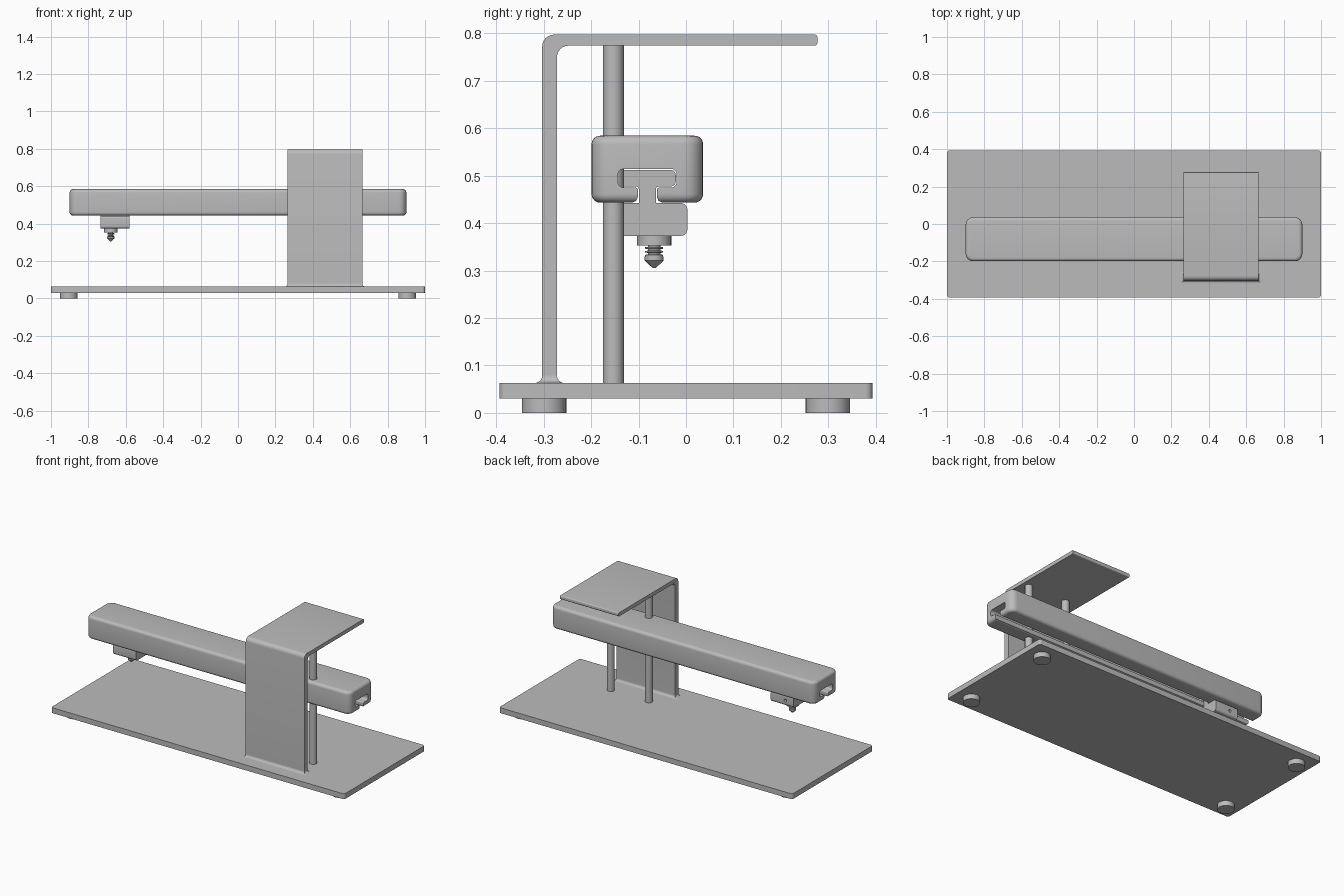
import bpy, bmesh, math
from mathutils import Vector, Matrix

cube = bpy.data.objects.get("Cube")
if cube:
    bpy.data.objects.remove(cube, do_unlink=True)

grey = bpy.data.materials.new("plain grey")
grey.use_nodes = True
GREY = (0.5, 0.5, 0.5, 1)
grey.diffuse_color = GREY
grey.node_tree.nodes["Principled BSDF"].inputs["Base Color"].default_value = GREY


def finish(name, bm):
    """Turn a bmesh into a smooth shaded grey object."""
    bmesh.ops.recalc_face_normals(bm, faces=bm.faces)
    mesh = bpy.data.meshes.new(name)
    bm.to_mesh(mesh)
    bm.free()
    obj = bpy.data.objects.new(name, mesh)
    bpy.context.collection.objects.link(obj)
    mesh.materials.append(grey)
    smooth(obj)
    return obj


def smooth(obj):
    bpy.ops.object.select_all(action="DESELECT")
    obj.select_set(True)
    bpy.context.view_layer.objects.active = obj
    bpy.ops.object.shade_smooth_by_angle(angle=math.radians(32))


def rounded(corners, steps=6):
    """Fillet the right-angled corners of a profile given as (u, v, radius)."""
    out = []
    for i, (u, v, r) in enumerate(corners):
        p = Vector((u, v))
        if not r:
            out.append(p)
            continue
        a = (Vector(corners[i - 1][:2]) - p).normalized()
        b = (Vector(corners[(i + 1) % len(corners)][:2]) - p).normalized()
        for k in range(steps + 1):
            t = math.pi / 2 * k / steps
            out.append(p + r * (a + b - b * math.cos(t) - a * math.sin(t)))
    return out


def prism(name, corners, x0, x1):
    """Extrude a (y, z, radius) profile along x."""
    bm = bmesh.new()
    face = bm.faces.new([bm.verts.new((x0, p.x, p.y)) for p in rounded(corners)])
    ext = bmesh.ops.extrude_face_region(bm, geom=[face])["geom"]
    bmesh.ops.translate(bm, vec=(x1 - x0, 0, 0),
                        verts=[g for g in ext if isinstance(g, bmesh.types.BMVert)])
    return finish(name, bm)


def box(name, lo, hi, upright=0, rim=0):
    """Box with rounded upright edges and rounded top and bottom rims."""
    lo, hi = Vector(lo), Vector(hi)
    bm = bmesh.new()
    bmesh.ops.create_cube(bm, size=1)
    for v in bm.verts:
        v.co = [(lo[i] + hi[i]) / 2 + v.co[i] * (hi[i] - lo[i]) for i in range(3)]
    for radius, vertical in ((upright, True), (rim, False)):
        if radius:
            edges = [e for e in bm.edges
                     if (abs(e.verts[0].co.z - e.verts[1].co.z) > 1e-5) == vertical]
            bmesh.ops.bevel(bm, geom=edges, offset=radius, segments=6,
                            profile=0.5, affect="EDGES")
    return finish(name, bm)


def turned(name, x, y, profile, sides=32):
    """Stack of rings (radius, z) around an upright axis, capped at both ends."""
    bm = bmesh.new()
    rings = [[bm.verts.new((x + r * math.cos(math.tau * k / sides),
                            y + r * math.sin(math.tau * k / sides), z))
              for k in range(sides)] for r, z in profile]
    for low, high in zip(rings, rings[1:]):
        for k in range(sides):
            n = (k + 1) % sides
            bm.faces.new((low[k], low[n], high[n], high[k]))
    bm.faces.new(rings[0])
    bm.faces.new(rings[-1])
    return finish(name, bm)


def cut(obj, cutter):
    """Subtract the cutter and keep it hidden from renders."""
    mod = obj.modifiers.new("cut", "BOOLEAN")
    mod.operation, mod.object, mod.solver = "DIFFERENCE", cutter, "EXACT"
    bpy.context.view_layer.objects.active = obj
    bpy.ops.object.modifier_apply(modifier=mod.name)
    bpy.data.objects.remove(cutter, do_unlink=True)
    smooth(obj)


def tee(mid, head, neck, top, shelf, bottom, r, flare=0):
    """T-shaped profile, optionally flared at its mouth."""
    side = [(head, top, r), (head, shelf, r), (neck, shelf, r / 2)]
    if flare:
        side += [(neck, 0.443 + flare, 0), (neck + flare * 0.3, 0.443 + flare * 0.3, 0),
                 (neck + flare, 0.443, 0)]
        side.append((neck + flare, bottom, 0))
    else:
        side.append((neck, bottom, 0))
    return ([(mid + u, v, c) for u, v, c in side]
            + [(mid - u, v, c) for u, v, c in reversed(side)])


# Base plate on four round feet
BASE = 0.063
box("base_plate", (-1, -0.393, 0.03), (1, 0.393, BASE), upright=0.015)
for sx, side in ((-1, "right"), (1, "left")):
    for sy, end in ((-1, "front"), (1, "back")):
        turned(f"foot_{end}_{side}", sx * 0.905, sy * 0.299, [(0.047, 0), (0.047, 0.031)])

# Bent sheet stand: upright and overhanging top
X0, X1, FRONT, BACK = 0.265, 0.665, -0.303, -0.272
prism("stand", [(FRONT, BASE, 0), (BACK, BASE, 0), (BACK, 0.774, 0.025),
                (0.277, 0.774, 0.006), (0.277, 0.797, 0.006), (FRONT, 0.797, 0.025)], X0, X1)

# Concave weld around the foot of the stand
bm = bmesh.new()
rings = []
for k in range(7):
    t = math.pi / 2 * k / 6
    g, z = 0.016 * (1 - math.sin(t)), BASE + 0.016 * (1 - math.cos(t))
    rings.append([bm.verts.new(c) for c in ((X0 - g, FRONT - g, z), (X1 + g, FRONT - g, z),
                                            (X1 + g, BACK + g, z), (X0 - g, BACK + g, z))])
for low, high in zip(rings, rings[1:]):
    for k in range(4):
        n = (k + 1) % 4
        bm.faces.new((low[k], low[n], high[n], high[k]))
finish("stand_weld", bm)

# Two support rods
for i, x in enumerate((0.36, 0.62)):
    turned(f"support_rod_{i + 1}", x, -0.153, [(0.022, BASE), (0.022, 0.775)])

# Long arm with a T-slot underneath
MID = -0.0815
arm = box("arm", (-0.9, -0.199, 0.443), (0.9, 0.036, 0.584), upright=0.04, rim=0.018)
cut(arm, prism("slot_cutter", tee(MID, 0.062, 0.02, 0.514, 0.475, 0.4, 0.012, 0.012), -1, 1))

# Slider in the slot and the carriage block hanging from it
CX0, CX1 = -0.735, -0.58
prism("slider", tee(MID, 0.060, 0.018, 0.512, 0.477, 0.44, 0.011), CX0, CX1)
block = prism("carriage_block", [(-0.166, 0.373, 0.014), (0.003, 0.373, 0.014),
                                 (0.003, 0.442, 0.014), (-0.166, 0.442, 0.014)], CX0, CX1)

# Small screw hole in the back of the block
NX, NY = -0.68, -0.067
bm = bmesh.new()
bmesh.ops.create_cone(bm, cap_ends=True, segments=20, radius1=0.009, radius2=0.009, depth=0.06,
                      matrix=Matrix.Translation((NX, 0.003, 0.405)) @ Matrix.Rotation(math.pi / 2, 4, "X"))
cut(block, finish("hole_cutter", bm))

# Nozzle: collar, ribbed neck and pointed tip
turned("nozzle_collar", NX, NY, [(0.036, 0.353), (0.036, 0.375)])
neck = [(0.013, 0.354)]
for z in (0.350, 0.342, 0.334):
    neck += [(0.013, z), (0.019, z - 0.001), (0.019, z - 0.004), (0.013, z - 0.005)]
turned("nozzle_neck", NX, NY, neck + [(0.013, 0.325)])
turned("nozzle_tip", NX, NY, [(0.015, 0.331), (0.02, 0.329), (0.02, 0.321), (0.003, 0.305)])
